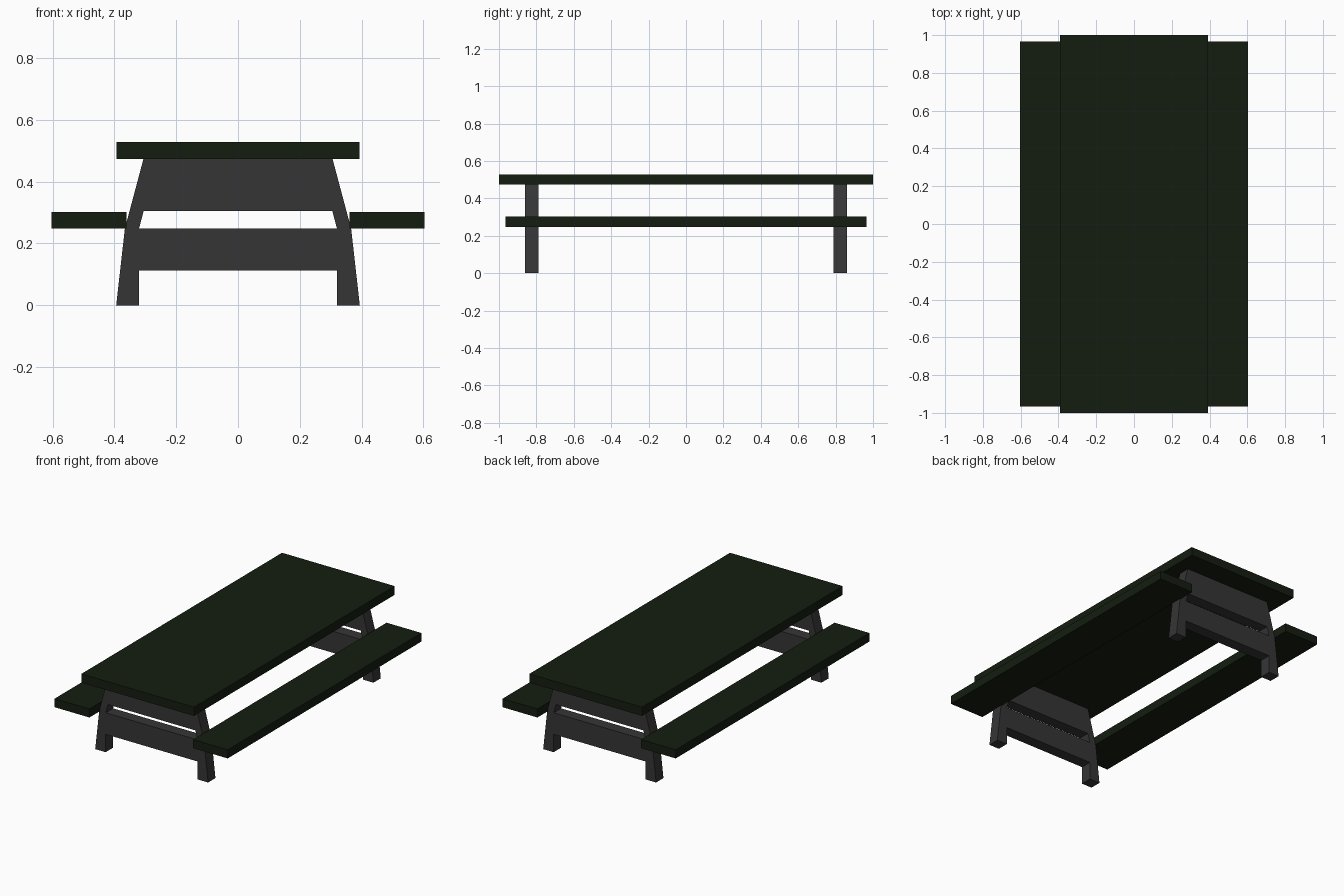
import bpy, bmesh

if "Cube" in bpy.data.objects:
    bpy.data.objects.remove(bpy.data.objects["Cube"])


def material(name, rgb):
    m = bpy.data.materials.new(name)
    m.diffuse_color = (*rgb, 1.0)
    m.use_nodes = True
    m.node_tree.nodes["Principled BSDF"].inputs["Base Color"].default_value = m.diffuse_color
    return m


green = material("dark_green", (0.007, 0.012, 0.005))
dark = material("dark_grey", (0.036, 0.036, 0.036))


def new_object(name, bm, mat):
    mesh = bpy.data.meshes.new(name)
    bmesh.ops.recalc_face_normals(bm, faces=bm.faces)
    bm.to_mesh(mesh)
    bm.free()
    mesh.materials.append(mat)
    ob = bpy.data.objects.new(name, mesh)
    bpy.context.collection.objects.link(ob)
    return ob


def slab(name, x0, x1, half_y, z0, z1):
    bm = bmesh.new()
    bmesh.ops.create_cube(bm, size=1)
    for v in bm.verts:
        v.co.x = x1 if v.co.x > 0 else x0
        v.co.y = half_y if v.co.y > 0 else -half_y
        v.co.z = z1 if v.co.z > 0 else z0
    return new_object(name, bm, green)


# Table top and the two benches
slab("table_top", -0.393, 0.393, 1.0, 0.473, 0.528)
slab("right_bench", 0.361, 0.604, 0.965, 0.248, 0.302)
slab("left_bench", -0.604, -0.361, 0.965, 0.248, 0.302)

# End frames: half profile (x, z), mirrored across, thickened, mirrored to the back
points = dict(
    foot_out=(0.394, 0), foot_in=(0.321, 0), crotch=(0.321, 0.113),
    knee=(0.366, 0.248), slot_low=(0.32, 0.249), slot_high=(0.305, 0.305),
    top=(0.306, 0.473), mid0=(0, 0.113), mid1=(0, 0.249),
    mid2=(0, 0.305), mid3=(0, 0.473))
bm = bmesh.new()
v = {k: bm.verts.new((x, -0.824, z)) for k, (x, z) in points.items()}
for face in ("foot_in foot_out knee slot_low crotch",
             "mid0 crotch slot_low mid1",
             "slot_low knee top slot_high",
             "mid2 slot_high top mid3"):
    bm.faces.new([v[k] for k in face.split()])
frame = new_object("end_frames", bm, dark)
frame.modifiers.new("across", 'MIRROR')
thick = frame.modifiers.new("thickness", 'SOLIDIFY')
thick.thickness = 0.073
thick.offset = 0
back = frame.modifiers.new("back_pair", 'MIRROR')
back.use_axis = (False, True, False)
